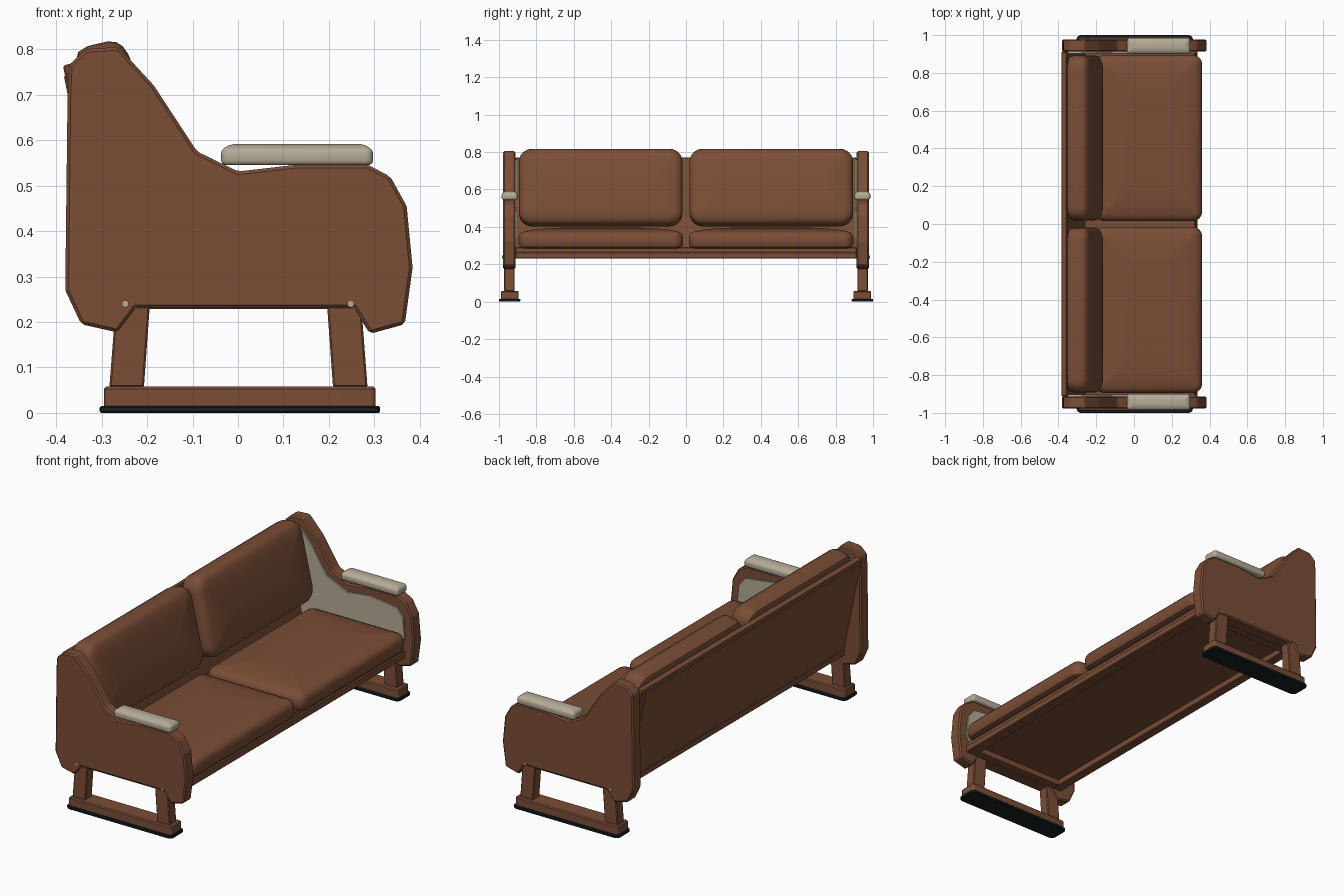
import bpy, bmesh, math
from mathutils import Matrix, Vector

if "Cube" in bpy.data.objects:
    bpy.data.objects.remove(bpy.data.objects["Cube"])


def material(name, rgb):
    m = bpy.data.materials.new(name)
    m.diffuse_color = (*rgb, 1)
    m.use_nodes = True
    m.node_tree.nodes["Principled BSDF"].inputs["Base Color"].default_value = m.diffuse_color
    return m


BROWN = material("brown leather", (0.195, 0.075, 0.037))
CREAM = material("warm grey", (0.46, 0.41, 0.31))
BLACK = material("black rubber", (0.008, 0.014, 0.014))


def finish(name, bm, mat, bevel=0.0, segs=1, smooth=False):
    bmesh.ops.recalc_face_normals(bm, faces=bm.faces)
    me = bpy.data.meshes.new(name)
    bm.to_mesh(me)
    bm.free()
    me.materials.append(mat)
    ob = bpy.data.objects.new(name, me)
    bpy.context.collection.objects.link(ob)
    if bevel:
        mod = ob.modifiers.new("bevel", 'BEVEL')
        mod.width, mod.segments, mod.limit_method = bevel, segs, 'ANGLE'
    if smooth:
        bpy.ops.object.select_all(action='DESELECT')
        ob.select_set(True)
        bpy.context.view_layer.objects.active = ob
        bpy.ops.object.shade_smooth_by_angle(angle=math.radians(40))
    return ob


def slab(name, profile, y0, y1, mat, bevel=0.0):
    """Extrude an (x, z) profile from y0 to y1."""
    bm = bmesh.new()
    face = bm.faces.new([bm.verts.new((x, y0, z)) for x, z in profile])
    ext = bmesh.ops.extrude_face_region(bm, geom=[face])
    verts = [v for v in ext["geom"] if isinstance(v, bmesh.types.BMVert)]
    bmesh.ops.translate(bm, verts=verts, vec=(0, y1 - y0, 0))
    return finish(name, bm, mat, bevel)


def box(name, x0, x1, y0, y1, z0, z1, mat, bevel=0.0):
    return slab(name, [(x0, z0), (x1, z0), (x1, z1), (x0, z1)], y0, y1, mat, bevel)


def pillow(name, w, d, radius, layers, matrix, mat, n=6):
    """Stack rounded rectangles; layers are (inset, height) pairs."""
    bm = bmesh.new()
    rings = []
    for inset, h in layers:
        r = max(radius - inset, 0.006)
        a, b = w / 2 - inset - r, d / 2 - inset - r
        ring = []
        for k, (sx, sy) in enumerate([(1, 1), (-1, 1), (-1, -1), (1, -1)]):
            for i in range(n + 1):
                t = math.pi / 2 * (k + i / n)
                p = Vector((sx * a + r * math.cos(t), sy * b + r * math.sin(t), h))
                ring.append(bm.verts.new(matrix @ p))
        rings.append(ring)
    for lo, hi in zip(rings, rings[1:]):
        for i in range(len(lo)):
            j = (i + 1) % len(lo)
            bm.faces.new((lo[i], lo[j], hi[j], hi[i]))
    bm.faces.new(rings[0][::-1])
    bm.faces.new(rings[-1])
    return finish(name, bm, mat, smooth=True)


def at(x, y, z):
    return Matrix.Translation((x, y, z))


END = [(-0.38, 0.27), (-0.345, 0.195), (-0.265, 0.177), (-0.225, 0.23), (0.255, 0.23),
       (0.29, 0.174), (0.367, 0.195), (0.384, 0.32), (0.371, 0.455), (0.335, 0.52),
       (0.285, 0.546), (0.13, 0.546), (0.0, 0.531), (-0.09, 0.575), (-0.185, 0.72),
       (-0.263, 0.805), (-0.335, 0.80), (-0.372, 0.765), (-0.375, 0.69)]
LINING = [(-0.28, 0.28), (0.315, 0.28), (0.335, 0.34), (0.325, 0.44), (0.29, 0.485),
          (0.13, 0.505), (0.0, 0.49), (-0.115, 0.54), (-0.205, 0.68), (-0.275, 0.76),
          (-0.36, 0.74)]
LEG = [(-0.283, 0.056), (-0.207, 0.056), (-0.193, 0.25), (-0.268, 0.25)]

# End assemblies, one at each side
for s, side in ((1, "far"), (-1, "near")):
    slab(side + "_end_panel", END, s * 0.912, s * 0.978, BROWN, 0.007)
    slab(side + "_lining", LINING, s * 0.903, s * 0.913, CREAM)
    for m, tag in ((1, "back"), (-1, "front")):
        leg = [(m * x + (0.002 if m < 0 else 0), z) for x, z in LEG]
        slab(f"{side}_{tag}_leg", leg, s * 0.916, s * 0.972, BROWN, 0.004)
        # Bolt head
        bm = bmesh.new()
        bmesh.ops.create_cone(bm, cap_ends=True, segments=10, radius1=0.008, radius2=0.008,
                              depth=0.008, matrix=at(-0.248 * m, s * 0.979, 0.24)
                              @ Matrix.Rotation(math.pi / 2, 4, 'X'))
        finish(f"{side}_{tag}_bolt", bm, CREAM)
    box(side + "_leg_tie", -0.2, 0.2, s * 0.916, s * 0.972, 0.228, 0.26, BROWN)
    pillow(side + "_foot", 0.597, 0.094, 0.012,
           [(0, 0.012), (0, 0.053), (0.005, 0.058)], at(0.004, s * 0.942, 0), BROWN)
    pillow(side + "_foot_pad", 0.617, 0.114, 0.025,
           [(0.003, 0), (0, 0.003), (0, 0.012), (0.003, 0.015)],
           at(0.004, s * 0.943, 0), BLACK)
    pillow(side + "_armrest", 0.334, 0.085, 0.016,
           [(0.008, 0.545), (0.002, 0.549), (0, 0.555), (0, 0.572), (0.002, 0.578),
            (0.007, 0.583), (0.016, 0.588), (0.03, 0.592)],
           at(0.13, s * 0.943, 0), CREAM)

# Leaning back board with a raised field
BACK = [(-0.28, 0.25), (-0.25, 0.25), (-0.355, 0.772), (-0.385, 0.764)]
slab("back_board", BACK, -0.912, 0.912, BROWN, 0.004)
FIELD = [(-0.287, 0.275), (-0.28, 0.275), (-0.376, 0.74), (-0.383, 0.74)]
slab("back_field", FIELD, -0.88, 0.88, BROWN)

# Seat base and rails
box("seat_base", -0.27, 0.325, -0.912, 0.912, 0.262, 0.292, BROWN, 0.004)
box("front_rail", 0.275, 0.335, -0.912, 0.912, 0.23, 0.265, BROWN, 0.004)
box("back_rail", -0.285, -0.235, -0.912, 0.912, 0.23, 0.265, BROWN, 0.004)
for s in (1, -1):
    box("side_rail", -0.25, 0.29, s * 0.87, s * 0.912, 0.232, 0.265, BROWN)

# Cushions
SEAT = [(0.025, 0.285), (0.008, 0.292), (0, 0.308), (0, 0.342), (0.005, 0.358),
        (0.016, 0.37), (0.035, 0.378), (0.09, 0.387), (0.16, 0.393), (0.24, 0.396)]
REST = [(0.03, 0), (0.008, 0.012), (0, 0.035), (0, 0.08), (0.006, 0.098),
        (0.018, 0.11), (0.038, 0.118), (0.08, 0.124), (0.14, 0.128), (0.18, 0.129)]
tilt = math.radians(13)
up = Vector((-math.sin(tilt), 0, math.cos(tilt)))
out = Vector((math.cos(tilt), 0, math.sin(tilt)))
for s, side in ((1, "far"), (-1, "near")):
    pillow(side + "_seat_cushion", 0.565, 0.88, 0.05, SEAT, at(0.078, s * 0.455, 0), BROWN)
    frame = Matrix(((0, up.x, out.x, -0.318), (1, 0, 0, s * 0.456),
                    (0, up.z, out.z, 0.597), (0, 0, 0, 1)))
    pillow(side + "_back_cushion", 0.874, 0.415, 0.07, REST, frame, BROWN)
